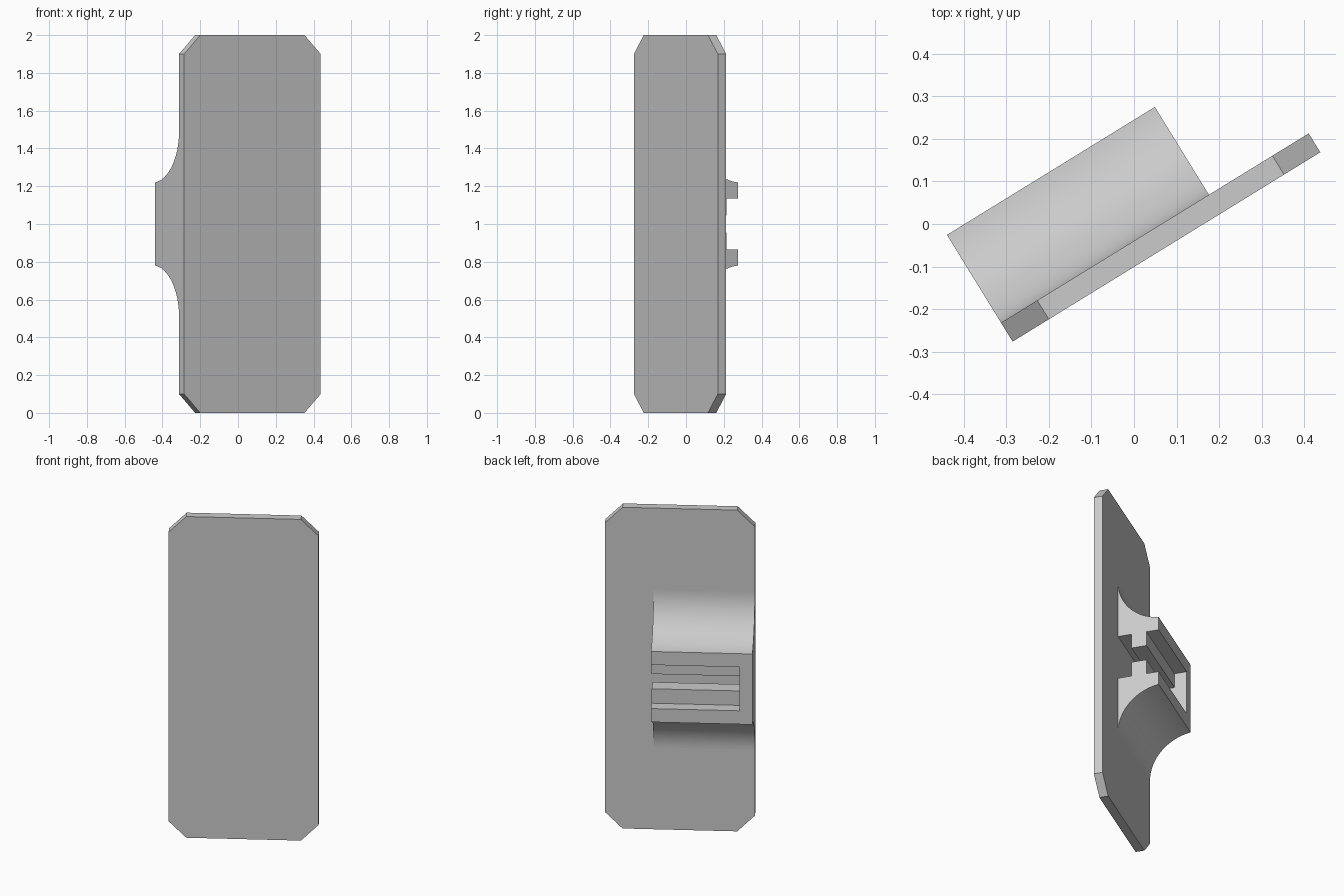
import bpy, bmesh, math
from mathutils import Matrix, Vector

cube = bpy.data.objects.get("Cube")
if cube:
    bpy.data.objects.remove(cube, do_unlink=True)

grey = bpy.data.materials.new("plain grey")
grey.use_nodes = True
colour = (0.6, 0.6, 0.6, 1)
grey.diffuse_color = colour
grey.node_tree.nodes["Principled BSDF"].inputs["Base Color"].default_value = colour

# Local frame: x along the plate, y out of its back, z up
FRAME = Matrix.Translation((-0.285, -0.276, 0)) @ Matrix.Rotation(math.radians(31.6), 4, "Z")
LENGTH, THICK, HEIGHT, CHAMFER = 0.848, 0.052, 2.0, 0.1
BLOCK_LENGTH, BLOCK_BACK, MID = 0.573, 0.294, 1.0


def prism(name, points, extrude):
    """Extrude a closed outline of 3D points into a solid."""
    bm = bmesh.new()
    face = bm.faces.new([bm.verts.new(p) for p in points])
    grown = bmesh.ops.extrude_face_region(bm, geom=[face])
    verts = [g for g in grown["geom"] if isinstance(g, bmesh.types.BMVert)]
    bmesh.ops.translate(bm, vec=Vector(extrude), verts=verts)
    bmesh.ops.recalc_face_normals(bm, faces=bm.faces)
    mesh = bpy.data.meshes.new(name)
    bm.to_mesh(mesh)
    bm.free()
    mesh.materials.append(grey)
    obj = bpy.data.objects.new(name, mesh)
    bpy.context.collection.objects.link(obj)
    obj.matrix_world = FRAME
    return obj


def mirrored(half, x):
    """Close a half profile of (y, height above middle) by mirroring it."""
    full = half + [(y, -h) for y, h in reversed(half)]
    return [(x, y, MID + h) for y, h in full]


# Plate with four cut corners
c = CHAMFER
outline = [(c, 0), (LENGTH - c, 0), (LENGTH, c), (LENGTH, HEIGHT - c),
           (LENGTH - c, HEIGHT), (c, HEIGHT), (0, HEIGHT - c), (0, c)]
prism("plate", [(x, 0, z) for x, z in outline], (0, THICK, 0))

# Mounting block with concave flanks running into the plate
R = 0.272
centre_y, centre_h = THICK + R, 0.49
end = math.acos((centre_y - BLOCK_BACK) / R)
half = [(THICK - 0.01, centre_h)]
for i in range(25):
    a = end * i / 24
    half.append((centre_y - R * math.cos(a), centre_h - R * math.sin(a)))
block = prism("mounting_block", mirrored(half, 0), (BLOCK_LENGTH, 0, 0))

# Slot: wide at the plate, narrow in the middle, wide at the back, open at one end
wide, narrow = 0.136, 0.046
step_in, step_out = 0.133, 0.222
slot = [(THICK - 0.03, wide), (step_in, wide), (step_in, narrow),
        (step_out, narrow), (step_out, wide), (BLOCK_BACK + 0.05, wide)]
cutter = prism("slot_cutter", mirrored(slot, 0.073), (BLOCK_LENGTH, 0, 0))
cutter.hide_render = True

cut = block.modifiers.new("slot", "BOOLEAN")
cut.operation = "DIFFERENCE"
cut.solver = "EXACT"
cut.object = cutter
bpy.ops.object.select_all(action="DESELECT")
block.select_set(True)
bpy.context.view_layer.objects.active = block
bpy.context.view_layer.update()
bpy.ops.object.modifier_apply(modifier="slot")
bpy.data.objects.remove(cutter, do_unlink=True)
bpy.ops.object.shade_smooth_by_angle(angle=math.radians(25))
